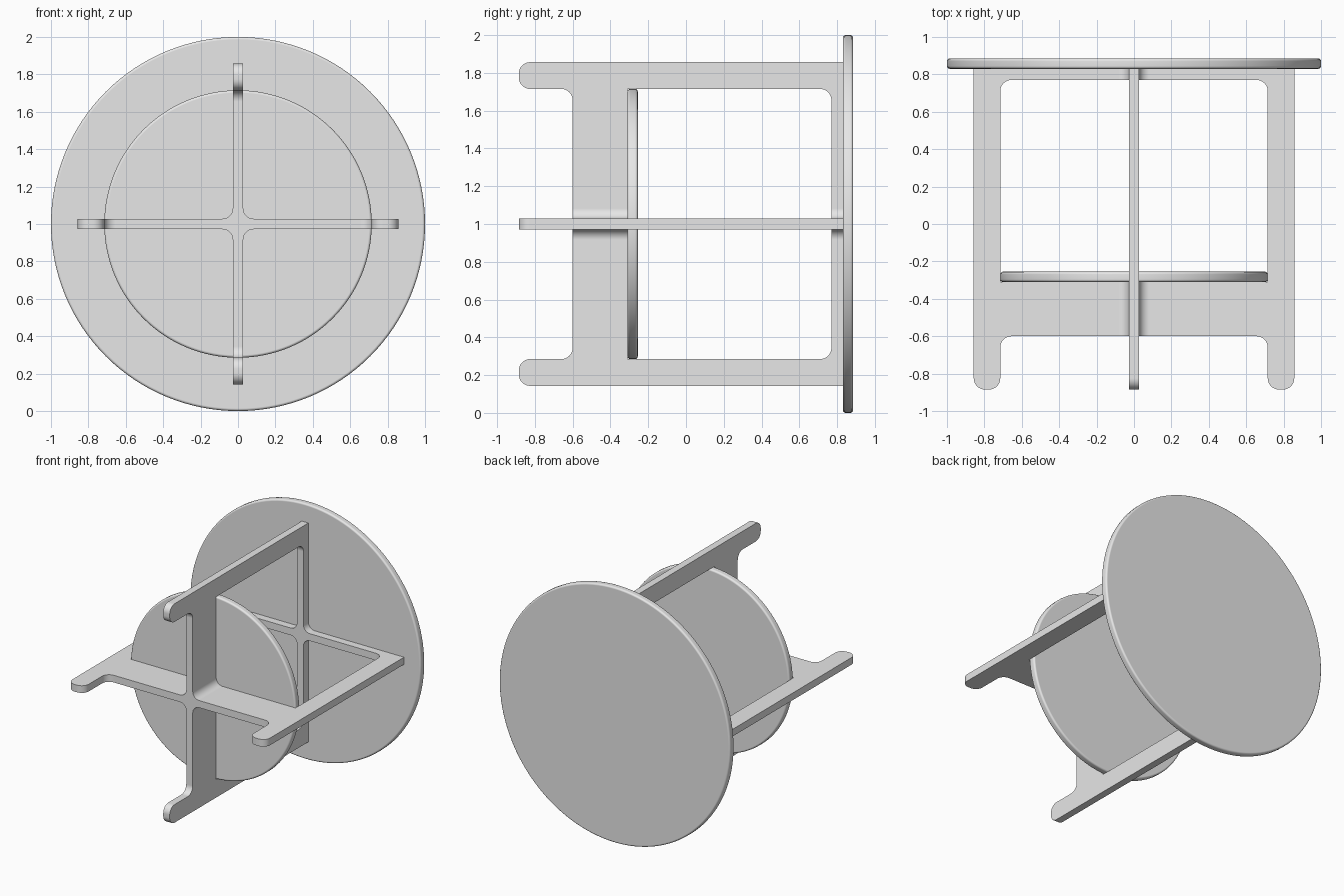
import bpy, bmesh, math
from mathutils import Vector, Matrix

if "Cube" in bpy.data.objects:
    bpy.data.objects.remove(bpy.data.objects["Cube"])

T = 0.028      # half thickness of the frame boards
R = 0.055      # fillet radius where the boards cross
HUB = T + R    # where the arms meet the hub
CZ = 1.0       # height of the table axis

mat = bpy.data.materials.new("light grey")
mat.diffuse_color = (0.8, 0.8, 0.8, 1)
mat.use_nodes = True
mat.node_tree.nodes["Principled BSDF"].inputs["Base Color"].default_value = mat.diffuse_color


def rounded(points, steps=8):
    """Outline with circular fillets at right-angle corners (x, y, radius)."""
    out = []
    for i, (x, y, r) in enumerate(points):
        p = Vector((x, y))
        if r == 0:
            out.append(p)
            continue
        a = (Vector(points[i - 1][:2]) - p).normalized()
        b = (Vector(points[(i + 1) % len(points)][:2]) - p).normalized()
        c = p + (a + b) * r
        for k in range(steps + 1):
            t = k / steps * math.pi / 2
            out.append(c - b * r * math.cos(t) - a * r * math.sin(t))
    return out


def prism(bm, outline, place, lo, hi, caps, skip):
    """Extrude an outline, leaving out the sides that join another piece."""
    a = [bm.verts.new(place(p, lo)) for p in outline]
    b = [bm.verts.new(place(p, hi)) for p in outline]
    if caps:
        bm.faces.new(a)
        bm.faces.new(b)
    n = len(outline)
    for i in range(n):
        j = (i + 1) % n
        if not skip(outline[i], outline[j]):
            bm.faces.new((a[i], a[j], b[j], b[i]))


def finish(name, bm):
    bmesh.ops.recalc_face_normals(bm, faces=bm.faces)
    me = bpy.data.meshes.new(name)
    bm.to_mesh(me)
    bm.free()
    me.materials.append(mat)
    ob = bpy.data.objects.new(name, me)
    bpy.context.collection.objects.link(ob)
    ob.location.z = CZ
    bpy.ops.object.select_all(action='DESELECT')
    ob.select_set(True)
    bpy.context.view_layer.objects.active = ob
    bpy.ops.object.shade_smooth_by_angle(angle=math.radians(40))
    wn = ob.modifiers.new("weighted normals", 'WEIGHTED_NORMAL')
    wn.keep_sharp = True
    return ob


def disc(name, radius, y0, y1, edge=0.014):
    """Round board facing y with softened rims."""
    bm = bmesh.new()
    bmesh.ops.create_cone(bm, cap_ends=True, segments=128, radius1=radius,
                          radius2=radius, depth=y1 - y0,
                          matrix=Matrix.Translation((0, (y0 + y1) / 2, 0))
                          @ Matrix.Rotation(math.pi / 2, 4, 'X'))
    rims = [e for e in bm.edges
            if abs(e.verts[0].co.y - e.verts[1].co.y) < 1e-4]
    bmesh.ops.bevel(bm, geom=rims, offset=edge, segments=3, profile=0.5,
                    affect='EDGES')
    finish(name, bm)


# Round boards
disc("table_top", 1.0, 0.83, 0.885)
disc("lower_shelf", 0.715, -0.31, -0.255)

# Crossed frame: four identical arms, each with a leg and two rails
arm = rounded([
    (HUB, -0.6, 0), (0.715, -0.6, 0.06), (0.715, -0.885, 0.06),
    (0.857, -0.885, 0.06), (0.857, 0.83, 0), (HUB, 0.83, 0),
    (HUB, 0.77, 0), (0.715, 0.77, 0.06), (0.715, -0.31, 0), (HUB, -0.31, 0)])

bm = bmesh.new()
for q in range(4):
    rot = Matrix.Rotation(q * math.pi / 2, 3, 'Y')
    prism(bm, arm, lambda p, d: rot @ Vector((p.x, p.y, d)), -T, T, True,
          lambda p, s: abs(p.x - HUB) < 1e-5 and abs(s.x - HUB) < 1e-5)

# Filleted hubs where the rails cross
cross = rounded([
    (HUB, -T, 0), (HUB, T, 0), (T, T, R), (T, HUB, 0),
    (-T, HUB, 0), (-T, T, R), (-HUB, T, 0),
    (-HUB, -T, 0), (-T, -T, R), (-T, -HUB, 0),
    (T, -HUB, 0), (T, -T, R)])


def arm_end(p, s):
    return all(abs(max(abs(v.x), abs(v.y)) - HUB) < 1e-5 for v in (p, s))


for lo, hi in ((-0.6, -0.31), (0.77, 0.83)):
    prism(bm, cross, lambda p, d: Vector((p.x, d, p.y)), lo, hi, True, arm_end)

bmesh.ops.remove_doubles(bm, verts=bm.verts, dist=1e-4)
finish("crossed_leg_frame", bm)
